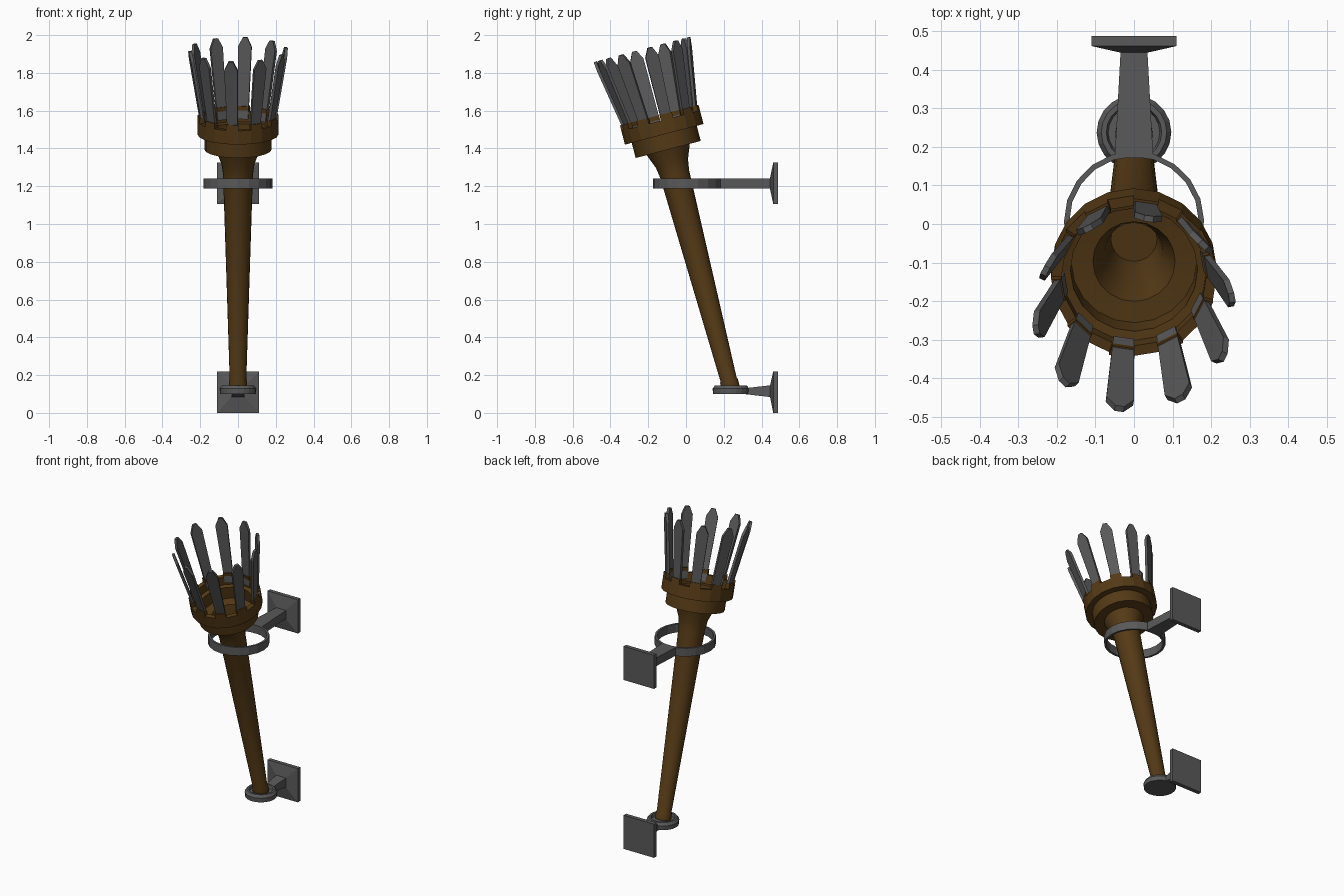
import bpy, bmesh, math
from mathutils import Matrix, Vector

if "Cube" in bpy.data.objects:
    bpy.data.objects.remove(bpy.data.objects["Cube"])

TILT = Matrix.Translation((0, 0.235, 0.14)) @ Matrix.Rotation(math.radians(14.7), 4, 'X')
PHASE = math.radians(8.5)
SEG = 20


def material(name, rgb):
    m = bpy.data.materials.new(name)
    m.diffuse_color = (*rgb, 1)
    m.use_nodes = True
    m.node_tree.nodes["Principled BSDF"].inputs["Base Color"].default_value = m.diffuse_color
    return m


WOOD = material("brown_wood", (0.09, 0.042, 0.008))
IRON = material("dark_iron", (0.1, 0.1, 0.1))


def finish(name, bm, mat, matrix=None, smooth=None):
    bmesh.ops.recalc_face_normals(bm, faces=bm.faces)
    me = bpy.data.meshes.new(name)
    bm.to_mesh(me)
    bm.free()
    ob = bpy.data.objects.new(name, me)
    bpy.context.collection.objects.link(ob)
    me.materials.append(mat)
    if matrix:
        ob.matrix_world = matrix
    if smooth:
        bpy.context.view_layer.objects.active = ob
        ob.select_set(True)
        bpy.ops.object.shade_smooth_by_angle(angle=math.radians(smooth))
        ob.select_set(False)
    return ob


def lathe(bm, profile, closed=False, seg=SEG):
    """Revolve (radius, height) points; radius 0 becomes a pole."""
    rings = []
    for r, z in profile:
        if r == 0:
            rings.append([bm.verts.new((0, 0, z))] * seg)
        else:
            angles = [PHASE + math.tau * (i + 0.5) / seg for i in range(seg)]
            rings.append([bm.verts.new((r * math.sin(a), r * math.cos(a), z)) for a in angles])
    pairs = list(zip(rings, rings[1:])) + ([(rings[-1], rings[0])] if closed else [])
    for a, b in pairs:
        for i in range(seg):
            j = (i + 1) % seg
            bm.faces.new(list(dict.fromkeys((a[i], a[j], b[j], b[i]))))


def loft(bm, sections):
    """Skin matching closed loops and cap both ends."""
    loops = [[bm.verts.new(p) for p in s] for s in sections]
    n = len(loops[0])
    for a, b in zip(loops, loops[1:]):
        for i in range(n):
            bm.faces.new((a[i], a[(i + 1) % n], b[(i + 1) % n], b[i]))
    bm.faces.new(loops[0])
    bm.faces.new(loops[-1])


def rect(y, hx, z, hz):
    return [(-hx, y, z - hz), (hx, y, z - hz), (hx, y, z + hz), (-hx, y, z + hz)]


# Tapered handle, flared neck and hollow cup
bm = bmesh.new()
lathe(bm, [(0, -0.01), (0.048, -0.01), (0.048, 0.03), (0.044, 0.04), (0.079, 1.16),
           (0.088, 1.22), (0.118, 1.297), (0.178, 1.297), (0.178, 1.385), (0.165, 1.385),
           (0.163, 1.315), (0.107, 1.31), (0.075, 1.2), (0.06, 1.08), (0, 1.08)])
finish("torch_handle_and_cup", bm, WOOD, TILT, 25)

# Rim band with raised blocks behind every prong
bm = bmesh.new()
R_OUT, R_IN = 0.215, 0.188
lathe(bm, [(R_OUT, 1.38), (R_OUT, 1.455), (R_IN, 1.455), (R_IN, 1.40),
           (0.165, 1.395), (0.165, 1.38)], closed=True)
for k in range(10):
    mid = PHASE + math.tau * k / 10
    half = math.pi / SEG
    base = [(r * math.sin(a), r * math.cos(a)) for r, a in
            ((R_OUT, mid - half), (R_OUT, mid + half), (R_IN, mid + half), (R_IN, mid - half))]
    loft(bm, [[(x, y, z) for x, y in base] for z in (1.45, 1.485)])
finish("cup_rim", bm, WOOD, TILT)

# Ten pointed prongs leaning outward
bm = bmesh.new()
outline = [(-0.027, 0), (0.027, 0), (0.036, 0.385), (0.012, 0.435), (-0.012, 0.435), (-0.036, 0.385)]
for k in range(10):
    place = (Matrix.Rotation(-(PHASE + math.tau * k / 10), 4, 'Z')
             @ Matrix.Translation((0, 0.186, 1.415)) @ Matrix.Rotation(math.radians(-9.5), 4, 'X'))
    loft(bm, [[place @ Vector((x, y, z)) for x, z in outline] for y in (-0.008, 0.008)])
finish("prongs", bm, IRON, TILT)

# Saucer holding the foot
bm = bmesh.new()
lathe(bm, [(0, 0.1), (0.095, 0.1), (0.097, 0.128), (0.085, 0.145), (0.072, 0.145),
           (0.067, 0.128), (0, 0.128)])
finish("foot_saucer", bm, IRON, Matrix.Translation((0, 0.238, 0)))

# Holding ring around the neck
bm = bmesh.new()
lathe(bm, [(0.182, 1.188), (0.182, 1.242), (0.168, 1.242), (0.168, 1.188)], closed=True)
finish("holding_ring", bm, IRON, Matrix.Translation((0, 0.007, 0)))

# Arms and wall plates
for name, zc, sections in (
        ("upper", 1.215, [(0.172, 0.05, 0.027), (0.445, 0.035, 0.027)]),
        ("lower", 0.115, [(0.315, 0.028, 0.016), (0.445, 0.035, 0.031)])):
    bm = bmesh.new()
    loft(bm, [rect(y, hx, zc, hz) for y, hx, hz in sections])
    finish(name + "_arm", bm, IRON)
    pz = 1.215 if name == "upper" else 0.11
    bm = bmesh.new()
    loft(bm, [rect(0.445, 0.035, zc, 0.03), rect(0.462, 0.11, pz, 0.11), rect(0.488, 0.11, pz, 0.11)])
    finish(name + "_wall_plate", bm, IRON)
